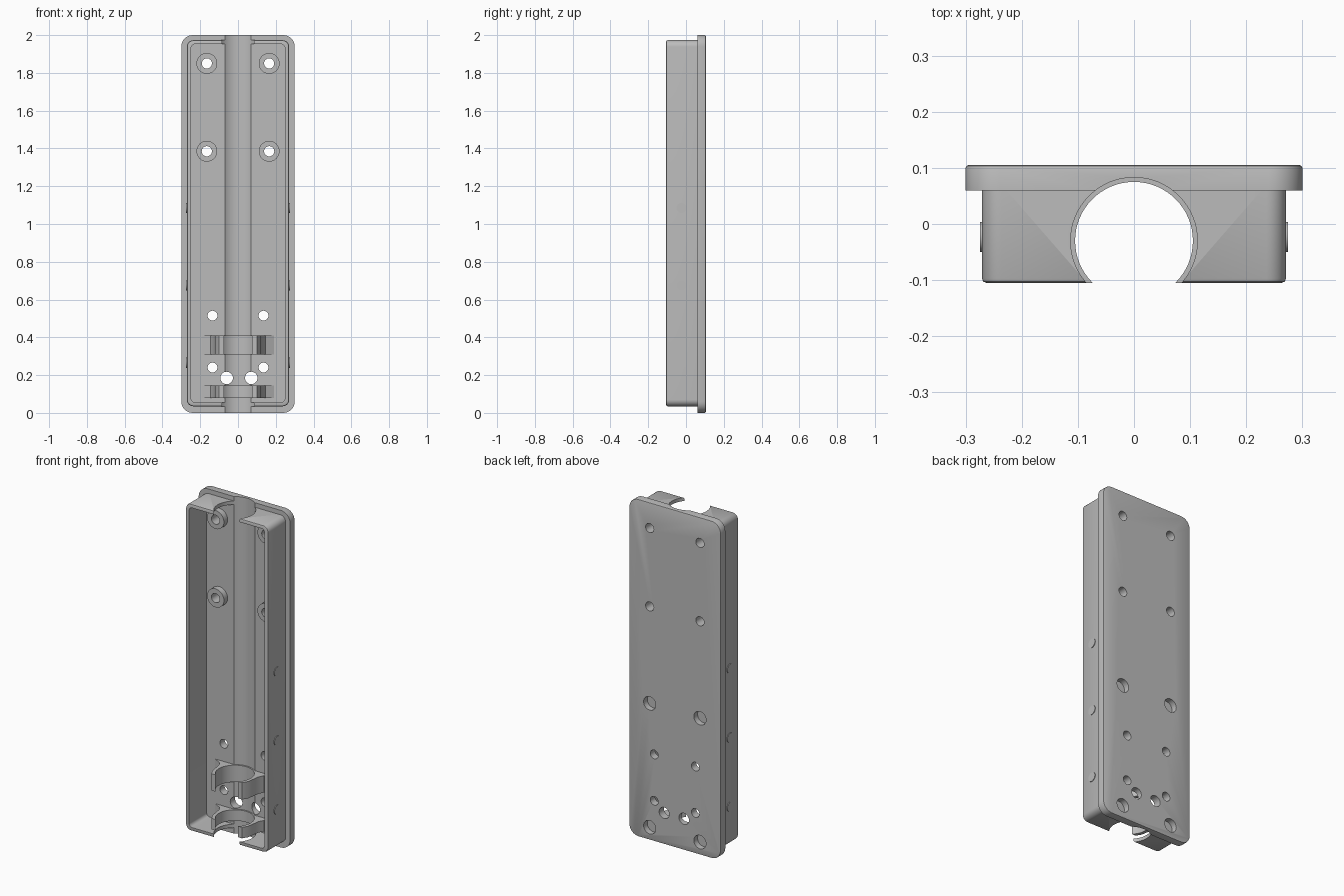
import bpy, bmesh, math
from mathutils import Matrix, Vector

cube = bpy.data.objects.get("Cube")
if cube:
    bpy.data.objects.remove(cube, do_unlink=True)

grey = bpy.data.materials.new("plain grey")
grey.use_nodes = True
grey.diffuse_color = (0.5, 0.5, 0.5, 1)
grey.node_tree.nodes["Principled BSDF"].inputs["Base Color"].default_value = (0.5, 0.5, 0.5, 1)

AXIS_Y = -0.03      # depth of the tube channel axis
FLOOR = 0.06        # depth of the tray floor
FRONT, BACK = -0.105, 0.105


def finish(name, bm):
    bmesh.ops.recalc_face_normals(bm, faces=bm.faces)
    mesh = bpy.data.meshes.new(name)
    bm.to_mesh(mesh)
    bm.free()
    mesh.materials.append(grey)
    ob = bpy.data.objects.new(name, mesh)
    bpy.context.collection.objects.link(ob)
    return ob


def prism(name, points, offset, bevel_y=None, bevel=0.0):
    """Extrude a closed outline by an offset, optionally rounding the rim at one depth."""
    bm = bmesh.new()
    face = bm.faces.new([bm.verts.new(p) for p in points])
    ext = bmesh.ops.extrude_face_region(bm, geom=[face])
    moved = [v for v in ext["geom"] if isinstance(v, bmesh.types.BMVert)]
    bmesh.ops.translate(bm, verts=moved, vec=Vector(offset))
    if bevel_y is not None:
        rim = [e for e in bm.edges if all(abs(v.co.y - bevel_y) < 1e-5 for v in e.verts)]
        bmesh.ops.bevel(bm, geom=rim, offset=bevel, segments=2, profile=0.5, affect='EDGES')
    return finish(name, bm)


def rounded_slab(name, half_x, z0, z1, y0, y1, r, bevel_y=None, bevel=0.0):
    pts = []
    corners = [(half_x - r, z1 - r), (r - half_x, z1 - r), (r - half_x, z0 + r), (half_x - r, z0 + r)]
    for i, (cx, cz) in enumerate(corners):
        for k in range(9):
            a = math.pi / 2 * (i + k / 8)
            pts.append((cx + r * math.cos(a), y0, cz + r * math.sin(a)))
    return prism(name, pts, (0, y1 - y0, 0), bevel_y, bevel)


def cylinder(name, r, start, end, sides=32):
    start, end = Vector(start), Vector(end)
    d = end - start
    bm = bmesh.new()
    rot = d.to_track_quat('Z', 'Y').to_matrix().to_4x4()
    bmesh.ops.create_cone(bm, cap_ends=True, segments=sides, radius1=r, radius2=r,
                          depth=d.length, matrix=Matrix.Translation((start + end) / 2) @ rot)
    return finish(name, bm)


def cut(ob, cutters):
    for c in cutters:
        mod = ob.modifiers.new("cut", 'BOOLEAN')
        mod.operation, mod.solver, mod.object = 'DIFFERENCE', 'EXACT', c
        bpy.context.view_layer.objects.active = ob
        bpy.ops.object.modifier_apply(modifier=mod.name)


# Main parts
plate = rounded_slab("base_plate", 0.3, 0, 2, FLOOR, BACK, 0.06, BACK, 0.005)
walls = rounded_slab("tray_walls", 0.271, 0.035, 1.973, FRONT, 0.07, 0.035, FRONT, 0.008)

# Tube clips with a flared foot
side = [(0.1, FRONT), (0.118, -0.075), (0.125, AXIS_Y), (0.13, 0.005), (0.145, 0.035), (0.19, 0.058), (0.19, 0.095)]
outline = side + [(-x, y) for x, y in reversed(side)]
clips = [prism(name, [(x, y, z0) for x, y in outline], (0, 0, z1 - z0))
         for name, z0, z1 in (("upper_clip", 0.31, 0.41), ("lower_clip", 0.08, 0.145))]

# Screw bosses and snap bumps
bosses, bumps = [], []
for label, s in (("left", 1), ("right", -1)):
    for level, z in (("upper", 1.85), ("middle", 1.385)):
        bosses.append(cylinder(f"{label}_{level}_boss", 0.055, (s * 0.165, 0.025, z), (s * 0.165, 0.075, z)))
    for level, z in (("upper", 1.085), ("middle", 0.675), ("lower", 0.265)):
        bumps.append(cylinder(f"{label}_{level}_bump", 0.027, (s * 0.262, -0.023, z), (s * 0.2745, -0.023, z)))

# Cutters
cavity = rounded_slab("cavity_cutter", 0.248, 0.056, 1.952, -0.2, 0.2, 0.02)
channel = cylinder("channel_cutter", 0.113, (0, AXIS_Y, -0.1), (0, AXIS_Y, 2.1), 64)
bore = cylinder("bore_cutter", 0.105, (0, AXIS_Y, -0.1), (0, AXIS_Y, 2.1), 64)
holes, pockets = [], []
through = [(s * x, z, r) for s in (1, -1)
           for x, z, r in ((0.165, 1.85, 0.027), (0.165, 1.385, 0.027), (0.135, 0.515, 0.026), (0.135, 0.24, 0.026))]
through += [(-0.06, 0.185, 0.033), (0.07, 0.185, 0.033)]
for x, z, r in through:
    holes.append(cylinder("hole_cutter", r, (x, -0.15, z), (x, 0.2, z)))
for s in (1, -1):
    for z in (0.81, 0.075):
        pockets.append(cylinder("pocket_cutter", 0.04, (s * 0.165, 0.07, z), (s * 0.165, 0.2, z)))

cut(plate, [channel] + holes + pockets)
cut(walls, [cavity, channel])
for clip in clips:
    cut(clip, [bore] + pockets)
for boss in bosses:
    cut(boss, holes[:2] + holes[4:6])

for c in [cavity, channel, bore] + holes + pockets:
    bpy.data.objects.remove(c, do_unlink=True)

# Smooth curved faces, keep edges crisp
bpy.ops.object.select_all(action='DESELECT')
for ob in [plate, walls] + clips + bosses + bumps:
    ob.select_set(True)
bpy.context.view_layer.objects.active = plate
bpy.ops.object.shade_smooth_by_angle(angle=math.radians(30))
